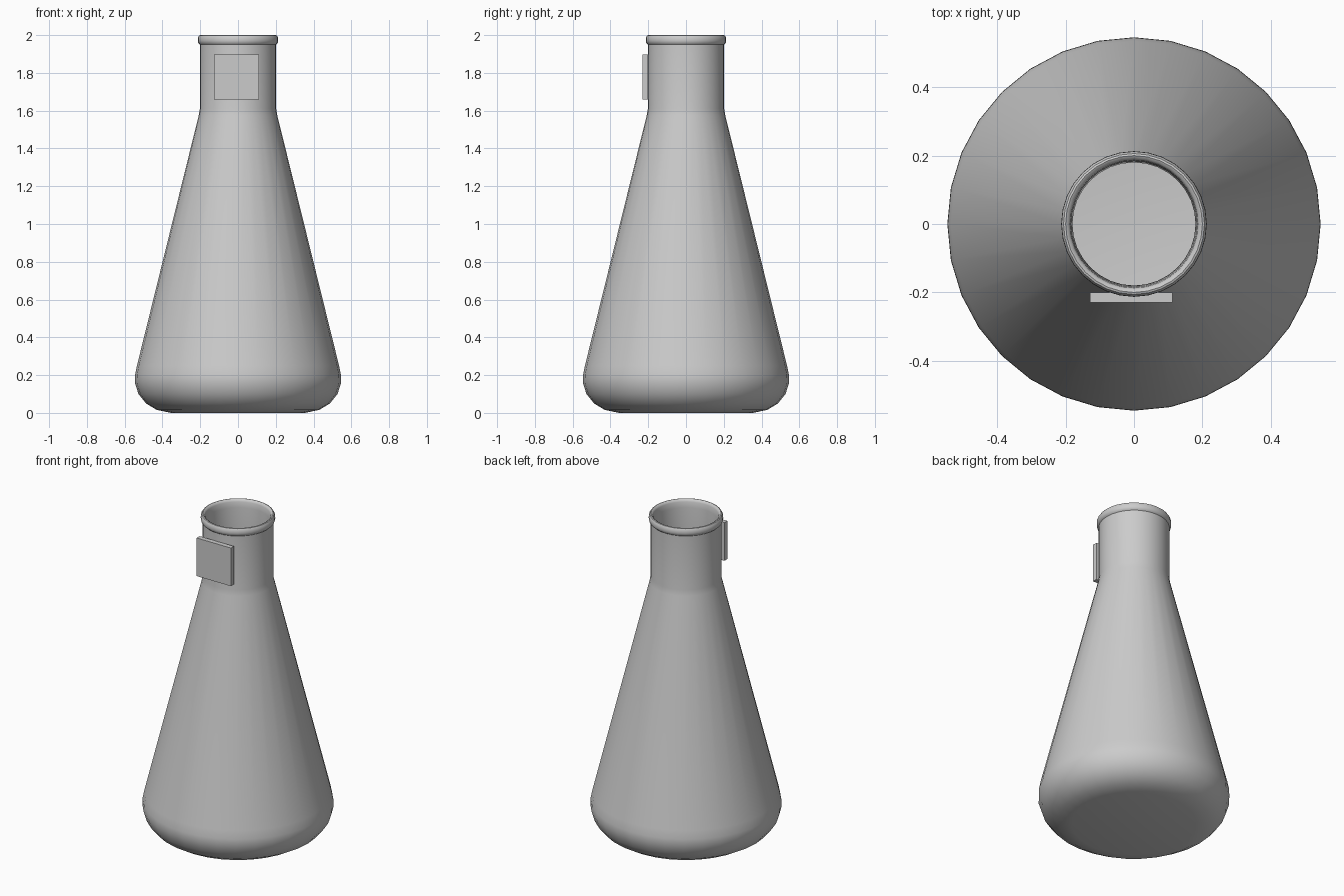
import bpy, bmesh, math

if "Cube" in bpy.data.objects:
    bpy.data.objects.remove(bpy.data.objects["Cube"])

SIDES = 32


def lathe(name, profile):
    """Revolve an (r, z) profile about z; points with r = 0 become fan centres."""
    bm = bmesh.new()
    rings = []
    for r, z in profile:
        if r == 0:
            rings.append([bm.verts.new((0, 0, z))])
        else:
            rings.append([bm.verts.new((r * math.cos(a), r * math.sin(a), z))
                          for a in (2 * math.pi * i / SIDES for i in range(SIDES))])
    for a, b in zip(rings, rings[1:]):
        for i in range(SIDES):
            j = (i + 1) % SIDES
            if len(a) == 1:
                bm.faces.new((a[0], b[j], b[i]))
            elif len(b) == 1:
                bm.faces.new((a[i], a[j], b[0]))
            else:
                bm.faces.new((a[i], a[j], b[j], b[i]))
    bmesh.ops.recalc_face_normals(bm, faces=bm.faces[:])
    mesh = bpy.data.meshes.new(name)
    bm.to_mesh(mesh)
    bm.free()
    obj = bpy.data.objects.new(name, mesh)
    bpy.context.collection.objects.link(obj)
    bpy.context.view_layer.objects.active = obj
    obj.select_set(True)
    bpy.ops.object.shade_smooth_by_angle(angle=math.radians(40))
    obj.select_set(False)
    return obj


# Flask: rounded base, cone, neck and rolled lip, then back down the inner wall
outer = [(0, 0), (0.355, 0), (0.43, 0.016), (0.487, 0.05), (0.527, 0.1),
         (0.546, 0.16), (0.545, 0.2), (0.535, 0.25), (0.208, 1.575),
         (0.202, 1.61), (0.202, 1.95)]
lip = [(0.21, 1.957), (0.213, 1.97), (0.212, 1.988), (0.206, 1.998),
       (0.2, 2.0), (0.192, 1.996), (0.187, 1.985), (0.184, 1.95)]
inner = [(0.18, 1.61), (0.186, 1.57), (0.513, 0.25), (0.523, 0.2),
         (0.524, 0.16), (0.507, 0.11), (0.473, 0.067), (0.423, 0.036),
         (0.355, 0.02), (0, 0.02)]
lathe("flask_body", outer + lip + inner)

# Flat label plate on the front of the neck
bpy.ops.mesh.primitive_cube_add(size=1, location=(-0.008, -0.215, 1.778))
plate = bpy.context.object
plate.name = "label_plate"
plate.scale = (0.24, 0.03, 0.24)
